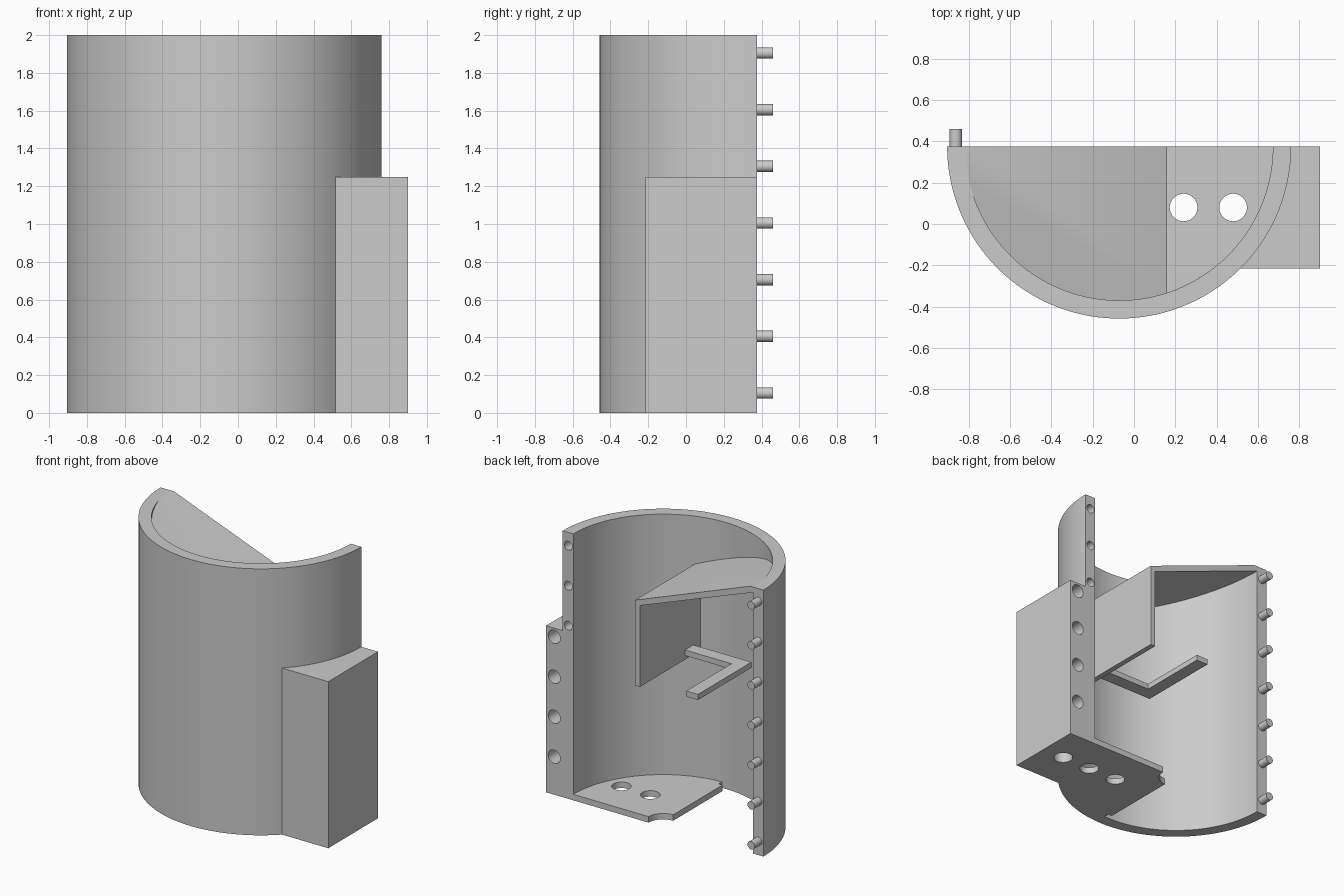
import bpy, bmesh, math
from mathutils import Matrix, Vector

if "Cube" in bpy.data.objects:
    bpy.data.objects.remove(bpy.data.objects["Cube"], do_unlink=True)

CX, BACK = -0.072, 0.375      # axis of the half cylinder
R_OUT, R_IN = 0.833, 0.745
HEIGHT, BLOCK_H = 2.0, 1.25

grey = bpy.data.materials.new("plain_grey")
grey.use_nodes = True
grey.diffuse_color = (0.6, 0.6, 0.6, 1)
grey.node_tree.nodes["Principled BSDF"].inputs["Base Color"].default_value = (0.6, 0.6, 0.6, 1)


def new_object(name, bm):
    bmesh.ops.recalc_face_normals(bm, faces=bm.faces)
    mesh = bpy.data.meshes.new(name)
    bm.to_mesh(mesh)
    bm.free()
    mesh.materials.append(grey)
    ob = bpy.data.objects.new(name, mesh)
    bpy.context.collection.objects.link(ob)
    return ob


def prism(name, points, direction):
    """Extrude a closed outline of 3D points along a vector."""
    bm = bmesh.new()
    face = bm.faces.new([bm.verts.new(p) for p in points])
    out = bmesh.ops.extrude_face_region(bm, geom=[face])
    moved = [g for g in out["geom"] if isinstance(g, bmesh.types.BMVert)]
    bmesh.ops.translate(bm, verts=moved, vec=direction)
    return new_object(name, bm)


def slab(name, outline, z0, z1):
    return prism(name, [(x, y, z0) for x, y in outline], (0, 0, z1 - z0))


def box(name, x0, x1, y0, y1, z0, z1):
    return slab(name, [(x0, y0), (x1, y0), (x1, y1), (x0, y1)], z0, z1)


def arc(radius, start, end, steps, cx=CX, cy=BACK):
    pts = []
    for i in range(steps + 1):
        a = math.radians(start + (end - start) * i / steps)
        pts.append((cx + radius * math.cos(a), cy + radius * math.sin(a)))
    return pts


def rod(name, centre, radius, length, along_y=False):
    bm = bmesh.new()
    bmesh.ops.create_cone(bm, cap_ends=True, segments=32, radius1=radius,
                          radius2=radius, depth=length)
    if along_y:
        bmesh.ops.rotate(bm, verts=bm.verts, matrix=Matrix.Rotation(math.pi / 2, 3, "X"))
    bmesh.ops.translate(bm, verts=bm.verts, vec=Vector(centre))
    return new_object(name, bm)


def combine(target, other, operation):
    """Apply an exact boolean and discard the helper."""
    mod = target.modifiers.new("bool", "BOOLEAN")
    mod.operation, mod.object, mod.solver = operation, other, "EXACT"
    bpy.context.view_layer.objects.active = target
    bpy.ops.object.modifier_apply(modifier=mod.name)
    bpy.data.objects.remove(other, do_unlink=True)


def smooth(ob):
    bpy.ops.object.select_all(action="DESELECT")
    ob.select_set(True)
    bpy.context.view_layer.objects.active = ob
    bpy.ops.object.shade_smooth_by_angle(angle=math.radians(30))


# Half-cylinder shell with the side block joined on
shell = slab("shell", arc(R_OUT, 180, 360, 96) + arc(R_IN, 360, 180, 96), 0, HEIGHT)
FRONT = -0.215
r_mid = (R_OUT + R_IN) / 2
a_mid = math.degrees(math.asin((FRONT - BACK) / r_mid))
block = slab("side_block", [(0.9, FRONT), (0.9, BACK)] + arc(r_mid, 0, a_mid, 24), 0, BLOCK_H)
combine(shell, block, "UNION")
bm = bmesh.new()
bm.from_mesh(shell.data)
bmesh.ops.dissolve_limit(bm, angle_limit=math.radians(0.1), verts=bm.verts, edges=bm.edges)
bm.to_mesh(shell.data)
bm.free()

# Peg sockets in the upper edge, larger sockets in the block
for i in range(3):
    combine(shell, rod("cutter", (0.715, BACK, 1.3 + 0.3 * i), 0.033, 0.2, True), "DIFFERENCE")
for i in range(4):
    combine(shell, rod("cutter", (0.832, BACK, 0.285 + 0.3 * i), 0.05, 0.24, True), "DIFFERENCE")
combine(shell, rod("cutter", (0.72, 0.08, 0), 0.067, 0.2), "DIFFERENCE")
smooth(shell)

# Pegs along the opposite edge
for i in range(7):
    smooth(rod(f"peg_{i + 1}", (-0.863, BACK + 0.0325, 0.105 + 0.3 * i), 0.03, 0.105, True))

# Sloping roof with hanging wall, trimmed to the inside of the shell
profile = [(-0.82, 2.0), (-0.795, 2.0), (0.16, 1.64), (0.16, 1.0),
           (0.12, 1.0), (0.12, 1.61), (-0.82, 1.96)]
roof = prism("sloped_roof_and_wall", [(x, -0.6, z) for x, z in profile], (0, BACK + 0.6, 0))
trim = slab("cutter", arc(R_IN, 180, 360, 96) + [(CX + R_IN, 0.6), (CX - R_IN, 0.6)], -1, 3)
combine(roof, trim, "INTERSECT")
smooth(roof)

# L-shaped bracket reaching from the hanging wall to the open back
slab("bracket", [(0.12, -0.26), (-0.362, -0.26), (-0.362, BACK), (-0.265, BACK),
                 (-0.265, -0.16), (0.12, -0.16)], 1.03, 1.072)

# Quarter floor with a rounded corner notch and two drilled holes
floor = slab("floor", arc(R_IN, 360, 272.5, 48) + [(CX + 0.032, -0.33), (CX, -0.33)]
             + arc(0.12, -90, 0, 16), 0, 0.045)
for x in (0.24, 0.48):
    combine(floor, rod("cutter", (x, 0.08, 0), 0.067, 0.2), "DIFFERENCE")
smooth(floor)
